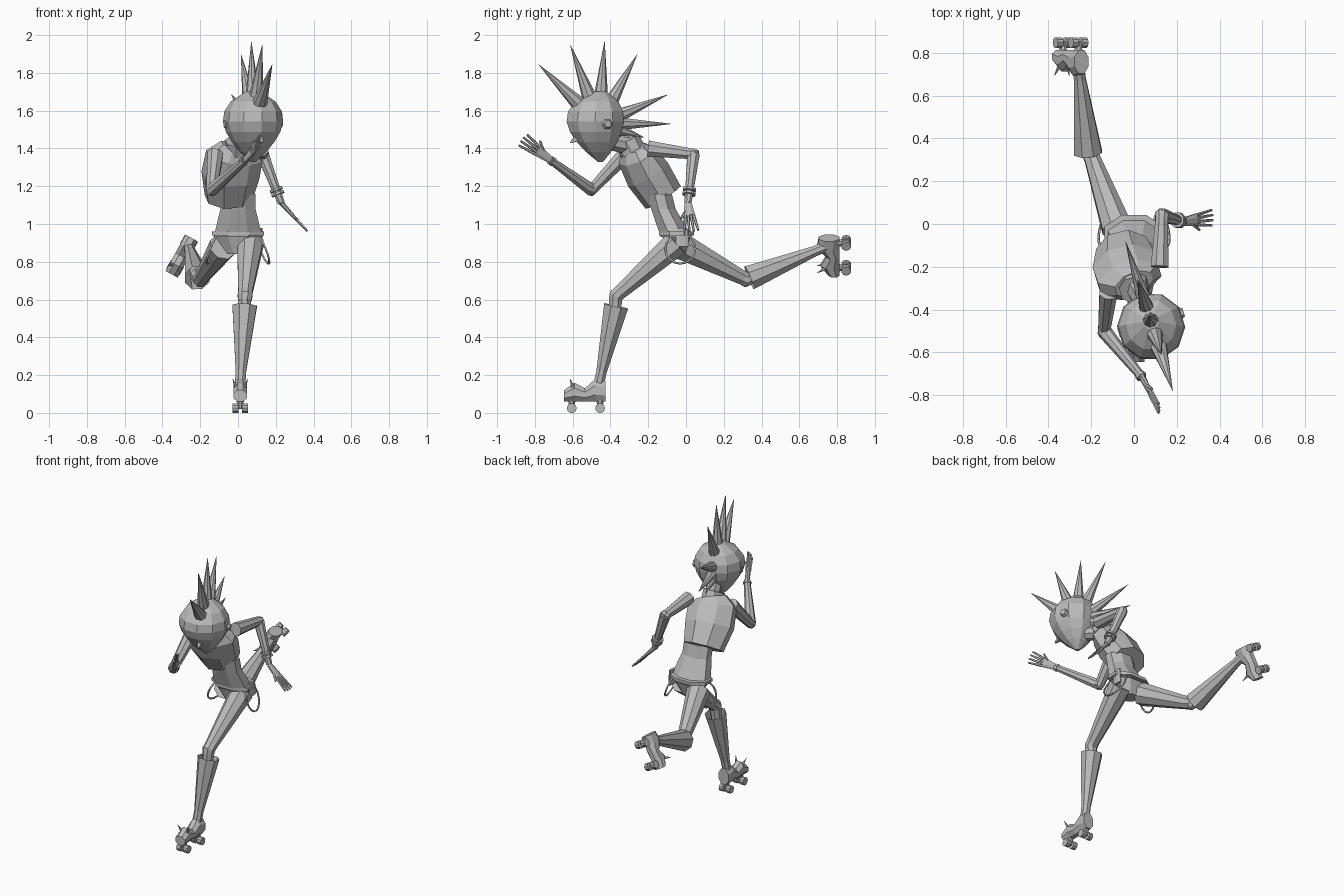
import bpy, bmesh, math
from mathutils import Vector

cube = bpy.data.objects.get("Cube")
if cube:
    bpy.data.objects.remove(cube)

grey = bpy.data.materials.new("plain_grey")
grey.use_nodes = True
grey.diffuse_color = (.5, .5, .5, 1)
grey.node_tree.nodes["Principled BSDF"].inputs["Base Color"].default_value = grey.diffuse_color

ACROSS = Vector((1, 0, 0))
DEPTH = Vector((0, 1, 0))
UP = Vector((0, 0, 1))


def point(x, y, z):
    return Vector((x, y, z))


def loft(name, stations, width=ACROSS, sides=8, axis=None, open_end=False):
    """Join rings, each (centre, half width, half depth), along a path."""
    bm = bmesh.new()
    centres = [station[0] for station in stations]
    last = len(stations) - 1
    rings = []
    for i, (centre, *radii) in enumerate(stations):
        along = axis or centres[min(i + 1, last)] - centres[max(i - 1, 0)]
        along = along.normalized()
        w = (width - along * width.dot(along)).normalized()
        d = along.cross(w)
        ring = []
        for k in range(sides):
            turn = math.tau * (k + .5) / sides
            offset = w * radii[0] * math.cos(turn) + d * radii[-1] * math.sin(turn)
            ring.append(bm.verts.new(centre + offset))
        rings.append(ring)
    for low, high in zip(rings, rings[1:]):
        for k in range(sides):
            n = (k + 1) % sides
            bm.faces.new((low[k], low[n], high[n], high[k]))
    bm.faces.new(rings[0])
    if not open_end:
        bm.faces.new(rings[-1])
    bmesh.ops.recalc_face_normals(bm, faces=bm.faces)
    mesh = bpy.data.meshes.new(name)
    bm.to_mesh(mesh)
    bm.free()
    mesh.materials.append(grey)
    bpy.context.collection.objects.link(bpy.data.objects.new(name, mesh))


def limb(name, start, end, start_radius, end_radius, **options):
    loft(name, [(start, start_radius), (end, end_radius)], **options)


def joint(name, before, centre, after, radius):
    """A short bent sleeve around an elbow or a knee."""
    loft(name, [(centre.lerp(before, .12), radius * .9), (centre, radius),
                (centre.lerp(after, .12), radius * .9)])


# Head: a rounded top that narrows to a chin, turned a little to its left
head_side = point(.95, .3, 0)
head_front = point(.3, -.95, 0)
chin = point(.08, -.45, 1.32)
rings = []
for k in range(8):
    t = .02 + .96 * k / 7
    bulge = math.sin(math.pi * t ** 1.36) ** .6
    rings.append((chin + UP * .39 * t - DEPTH * .03 * bulge, .16 * bulge))
loft("head", rings, head_side, sides=10, axis=UP)
skull = point(.08, -.46, 1.53)
for side in (-1, 1):
    ear = skull + head_side * side * .14
    limb("ear", ear, ear + head_side * side * .02, .03, .02, width=UP, sides=6)
nose = skull + head_front * .13 - UP * .08
limb("nose", nose, nose + head_front * .03 - UP * .02, .02, .004, sides=4)

# Mohawk: a fan of spikes in the middle plane of the head
for k, degrees in enumerate((137, 111, 86, 60, 22, 0, -16)):
    angle = math.radians(degrees)
    ray = UP * math.sin(angle) - head_front * math.cos(angle)
    length = .26 if degrees < 0 else .46 - .012 * k
    limb("hair_spike", skull + ray * .12, skull + ray * length, .045 - .002 * k, .001, width=head_side)

# Torso leaning forward, with the right shoulder ahead of the left
shoulders = point(.95, .28, 0)
collar = point(0, -.28, 1.41)
loft("vest", [(point(-.05, -.12, 1.14), .13, .11), (point(-.04, -.2, 1.26), .16, .12),
              (point(-.02, -.26, 1.36), .16, .1), (collar, .1, .06)], shoulders)
limb("collar", collar - UP * .03, collar + UP * .03 - DEPTH * .03, .07, .07, width=shoulders)
limb("neck", collar, chin + UP * .12, .05, .04)
hem = point(0, -.05, .93)
loft("waist", [(point(0, -.14, 1.16), .1, .07), (point(0, -.12, 1.08), .1, .07), (hem, .14, .09)], axis=UP)
loft("hips", [(hem, .13, .08), (hem - UP * .09, .06, .05)], axis=UP)
loft("belt", [(hem + UP * .01, .15, .1), (hem + UP * .03, .15, .1)], axis=UP)
pouch = point(.12, -.02, .98)
loft("hip_pouch", [(pouch, .01, .03), (pouch - UP * .1, .01, .04)])

# Chains hanging in a loop below the belt
for side, label in ((1, "left"), (-1, "right")):
    curve = bpy.data.curves.new(label + "_chain", "CURVE")
    curve.dimensions = "3D"
    curve.bevel_depth = .006
    curve.bevel_resolution = 0
    spline = curve.splines.new("POLY")
    spline.points.add(15)
    spline.use_cyclic_u = True
    for k, p in enumerate(spline.points):
        turn = math.tau * k / 16
        loop = hem + ACROSS * side * .13 + DEPTH * .02 - UP * .06
        loop += (DEPTH - ACROSS * side * .2) * .08 * math.cos(turn)
        loop += (UP - ACROSS * side * .4) * .08 * math.sin(turn)
        p.co = (*loop, 1)
    curve.materials.append(grey)
    bpy.context.collection.objects.link(bpy.data.objects.new(label + "_chain", curve))


# Arms, each with a flat palm and spread fingers
def arm(side, shoulder, elbow, wrist, fingertip, spread, thumb_side):
    limb(side + "_upper_arm", shoulder, elbow, .045, .03)
    joint(side + "_elbow", shoulder, elbow, wrist, .035)
    limb(side + "_forearm", elbow, wrist, .035, .02)
    knuckles = wrist.lerp(fingertip, .45)
    loft(side + "_palm", [(wrist, .02, .015), (knuckles, .033, .01)], spread)
    for k in range(4):
        o = k - 1.5
        tip = knuckles.lerp(fingertip, 1 - .06 * abs(o)) + spread * .024 * o
        limb(side + "_finger", knuckles + spread * .015 * o, tip, .009, .006, sides=5)
    root = wrist.lerp(knuckles, .4)
    tip = wrist.lerp(fingertip, .55) + spread * thumb_side * .05
    limb(side + "_thumb", root, tip, .011, .006, sides=5)


def bracelet(name, elbow, wrist, fraction, radius):
    limb(name, elbow.lerp(wrist, fraction), elbow.lerp(wrist, fraction + .05), radius, radius)


elbow, wrist = point(.13, .04, 1.37), point(.23, .01, 1.11)
arm("left", point(.12, -.2, 1.4), elbow, wrist, point(.37, .03, .96), DEPTH, -1)
for fraction in (.7, .78):
    bracelet("left_bracelet", elbow, wrist, fraction, .037)
elbow, wrist = point(-.14, -.5, 1.18), point(.04, -.72, 1.34)
arm("right", point(-.12, -.32, 1.37), elbow, wrist, point(.12, -.87, 1.45), point(0, .6, .8), 1)
bracelet("right_bracelet", elbow, wrist, .93, .026)


# Legs: thigh, knee, short shin and a boot shaft flaring to an open top
def leg(side, hip, knee, boot_top, ankle):
    limb(side + "_thigh", hip, knee, .075, .038)
    joint(side + "_knee", hip, knee, boot_top.lerp(ankle, .4), .042)
    limb(side + "_shin", knee, boot_top.lerp(ankle, .1), .038, .035)
    loft(side + "_boot_shaft", [(ankle, .03), (ankle.lerp(boot_top, .15), .03), (boot_top, .07)], open_end=True)


# Roller boots: shoe, wheel mounts, wheels and studs, placed from the heel wheel
def skate(side, heel, toe_way, up_way):
    across = toe_way.cross(up_way).normalized()

    def place(forward, sideways, height):
        return heel + toe_way * forward + across * sideways + up_way * height

    sole = .06
    shoe = []
    for k, top in enumerate((.17, .18, .13, .16, .12)):
        half = (top - sole) / 2
        shoe.append((place(.055 * k - .03, 0, sole + half), .04, half * 1.08))
    loft(side + "_shoe", shoe, across, axis=toe_way)
    for forward in (0, .15):
        limb(side + "_wheel_mount", place(forward, 0, .08), place(forward, 0, .02), .025, .012)
        for s in (-1, 1):
            limb(side + "_wheel", place(forward, s * .01, .025), place(forward, s * .04, .025),
                 .026, .026, width=up_way, sides=10)
    for s in (-1, 1):
        limb(side + "_stud", place(.14, s * .02, .13), place(.16, s * .04, .18), .012, .001, sides=5)


leg("left", point(.065, -.05, .9), point(.037, -.37, .62), point(.035, -.37, .565), point(.012, -.46, .16))
skate("left", point(.012, -.455, 0), -DEPTH, UP)
leg("right", point(-.08, -.02, .88), point(-.2, .32, .705), point(-.215, .335, .715), point(-.26, .74, .88))
toe_way = point(-.48, 0, -.87).normalized()
skate("right", point(-.26, .873, .9), toe_way, -DEPTH)
